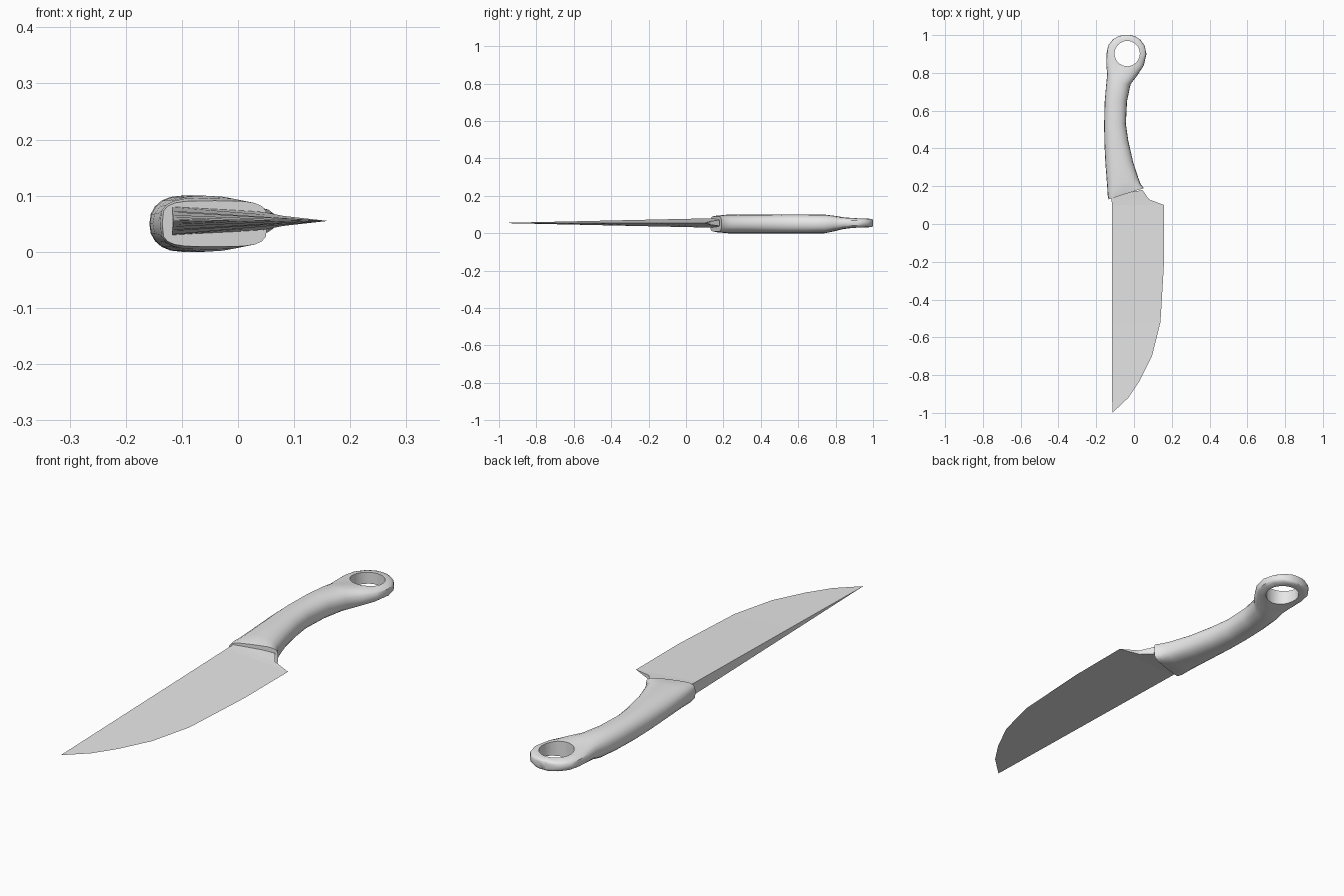
import bpy, bmesh
from math import cos, sin, pi, copysign, radians

if "Cube" in bpy.data.objects:
    bpy.data.objects.remove(bpy.data.objects["Cube"])

grey = bpy.data.materials.new("plain_grey")
grey.use_nodes = True
grey.diffuse_color = (0.8, 0.8, 0.8, 1)
grey.node_tree.nodes["Principled BSDF"].inputs["Base Color"].default_value = (0.8, 0.8, 0.8, 1)


def loft(name, rings):
    """Skin a list of equal-length point rings and cap both ends."""
    bm = bmesh.new()
    rows = [[bm.verts.new(p) for p in ring] for ring in rings]
    n = len(rows[0])
    for a, b in zip(rows, rows[1:]):
        for i in range(n):
            j = (i + 1) % n
            bm.faces.new((a[i], a[j], b[j], b[i]))
    bm.faces.new(rows[0])
    bm.faces.new(rows[-1])
    bmesh.ops.remove_doubles(bm, verts=bm.verts, dist=0.0002)
    bmesh.ops.recalc_face_normals(bm, faces=bm.faces)
    mesh = bpy.data.meshes.new(name)
    bm.to_mesh(mesh)
    bm.free()
    mesh.materials.append(grey)
    obj = bpy.data.objects.new(name, mesh)
    bpy.context.collection.objects.link(obj)
    return obj


# Blade: wedge sections, thick at the spine and thinning to edge and tip
# (edge x, y, half thickness at the edge side)
blade_edge = [(-0.115, -1.0, 0), (-0.03, -0.92, 0), (0.03, -0.83, 0),
              (0.095, -0.70, 0), (0.14, -0.52, 0), (0.155, -0.27, 0),
              (0.16, -0.18, 0), (0.16, 0.10, 0), (0.08, 0.13, 0.009),
              (0.045, 0.18, 0.016)]
blade_rings = []
for x, y, e in blade_edge:
    spine_x = -0.1175 - 0.0025 * y
    spine_y = min(y, 0.15)
    h = 0.022 * (y + 1)
    blade_rings.append([(spine_x, spine_y, 0.055 + h), (x, y, 0.055 + e),
                        (x, y, 0.055 - e), (spine_x, spine_y, 0.055 - h)])
loft("blade", blade_rings)


# Handle: rounded sections from the slanted collar to the hanging ring
def section(lx, ly, rx, ry, half, power, zc=0.05, n=20):
    ring = []
    for k in range(n):
        c, s = cos(2 * pi * k / n), sin(2 * pi * k / n)
        c = copysign(abs(c) ** power, c)
        s = copysign(abs(s) ** power, s)
        t = 0.5 + 0.5 * c
        ring.append((lx + (rx - lx) * t, ly + (ry - ly) * t, zc + half * s))
    return ring


# left x, left y, right x, right y, half height, squareness
handle = loft("handle", [section(*s) for s in (
    (-0.135, 0.13, 0.052, 0.19, 0.041, 0.5),
    (-0.139, 0.15, 0.036, 0.21, 0.046, 0.6),
    (-0.143, 0.21, 0.024, 0.24, 0.05, 0.8),
    (-0.152, 0.33, -0.005, 0.33, 0.05, 0.9),
    (-0.157, 0.44, -0.03, 0.44, 0.05, 0.9),
    (-0.158, 0.53, -0.043, 0.53, 0.05, 0.9),
    (-0.155, 0.65, -0.037, 0.65, 0.05, 0.9),
    (-0.147, 0.74, -0.018, 0.74, 0.05, 0.9),
    (-0.142, 0.79, 0.02, 0.79, 0.042, 0.8, 0.052),
    (-0.146, 0.84, 0.052, 0.84, 0.032, 0.65, 0.054),
    (-0.146, 0.90, 0.066, 0.90, 0.028, 0.6, 0.055),
    (-0.137, 0.945, 0.056, 0.945, 0.025, 0.6, 0.055),
    (-0.112, 0.977, 0.033, 0.977, 0.023, 0.6, 0.055),
    (-0.083, 0.994, 0.005, 0.994, 0.021, 0.6, 0.055),
    (-0.055, 1.0, -0.02, 1.0, 0.017, 0.7, 0.055))])

# Hanging hole cut through the ring
bpy.ops.mesh.primitive_cylinder_add(vertices=32, radius=0.067, depth=0.4,
                                    location=(-0.036, 0.902, 0.05))
cutter = bpy.context.object
cutter.name = "hole_cutter"
cutter.data.materials.append(grey)
cutter.hide_render = True
cut = handle.modifiers.new("hole", "BOOLEAN")
cut.operation = "DIFFERENCE"
cut.solver = "EXACT"
cut.object = cutter

bpy.ops.object.select_all(action="DESELECT")
handle.select_set(True)
bpy.context.view_layer.objects.active = handle
bpy.ops.object.modifier_apply(modifier=cut.name)
bpy.data.objects.remove(cutter)
bpy.ops.object.shade_smooth_by_angle(angle=radians(40))
